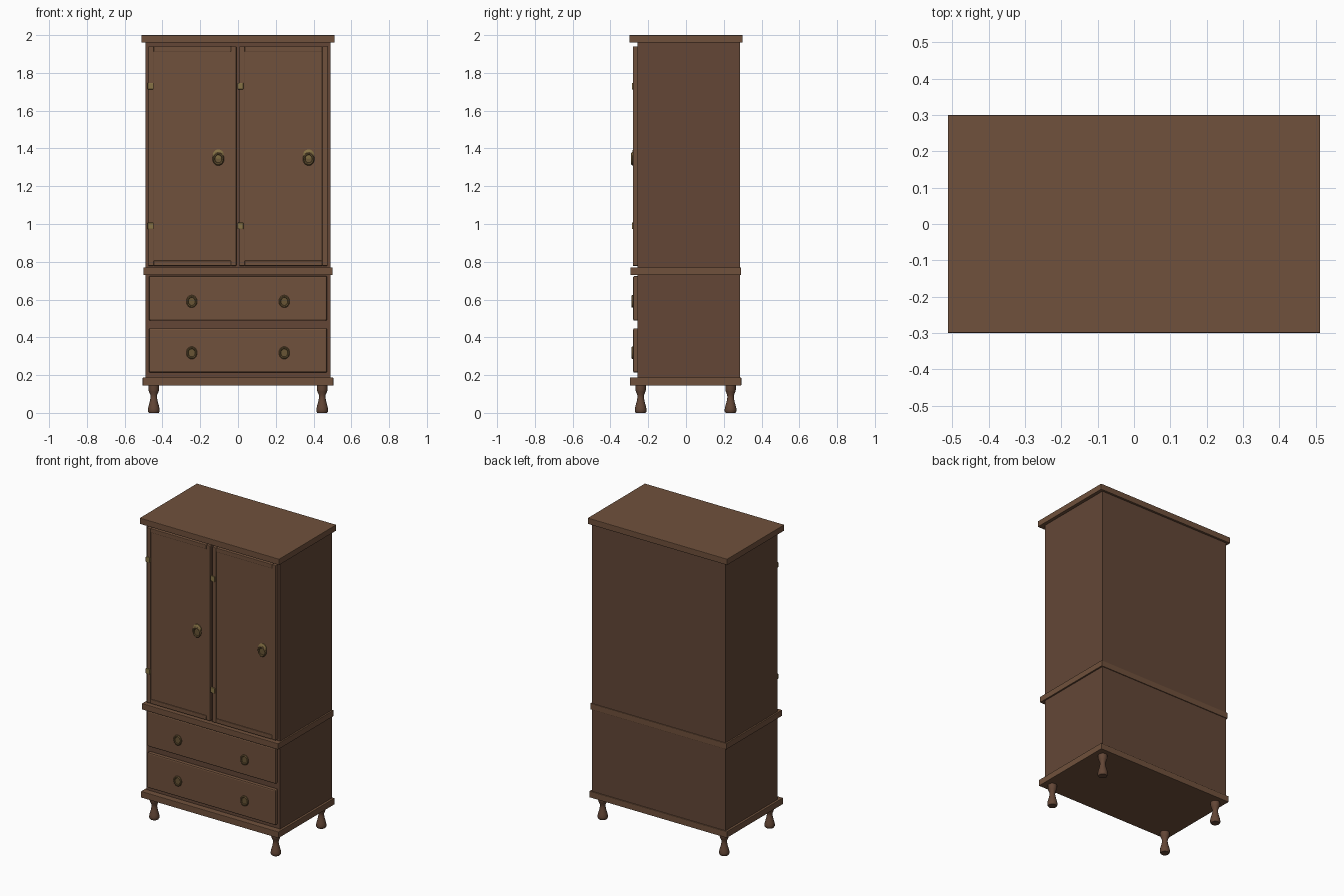
import bpy, bmesh
from math import cos, sin, pi

if "Cube" in bpy.data.objects:
    bpy.data.objects.remove(bpy.data.objects["Cube"])


def material(name, color):
    m = bpy.data.materials.new(name)
    m.diffuse_color = (*color, 1)
    m.use_nodes = True
    m.node_tree.nodes["Principled BSDF"].inputs["Base Color"].default_value = m.diffuse_color
    return m


WOOD = material("wood", (0.16, 0.082, 0.045))
DARK = material("dark_wood", (0.125, 0.062, 0.037))
BRASS = material("brass", (0.24, 0.17, 0.06))
AGED = material("aged_brass", (0.14, 0.09, 0.035))


def finish(name, bm, mat, smooth=False):
    bmesh.ops.recalc_face_normals(bm, faces=bm.faces)
    me = bpy.data.meshes.new(name)
    bm.to_mesh(me)
    bm.free()
    me.materials.append(mat)
    ob = bpy.data.objects.new(name, me)
    bpy.context.collection.objects.link(ob)
    if smooth:
        bpy.context.view_layer.objects.active = ob
        ob.select_set(True)
        bpy.ops.object.shade_smooth_by_angle(angle=0.7)
        ob.select_set(False)
    return ob


def box(name, x, y, z, mat=WOOD, bevel=0.0):
    bm = bmesh.new()
    bmesh.ops.create_cube(bm, size=1)
    for v in bm.verts:
        v.co = [(a + b) / 2 + c * (b - a) for c, (a, b) in zip(v.co, (x, y, z))]
    ob = finish(name, bm, mat)
    if bevel:
        mod = ob.modifiers.new("edge", "BEVEL")
        mod.width = bevel
        mod.segments = 2
    return ob


def lathe(name, profile, place, mat, n=20):
    """Revolve (radius, height) points; place maps the local point to the model."""
    bm = bmesh.new()
    rings = [[bm.verts.new(place(r * cos(2 * pi * i / n), r * sin(2 * pi * i / n), h))
              for i in range(n)] for r, h in profile]
    for a, b in zip(rings, rings[1:]):
        for i in range(n):
            j = (i + 1) % n
            bm.faces.new((a[i], a[j], b[j], b[i]))
    bm.faces.new(rings[0])
    bm.faces.new(rings[-1])
    return finish(name, bm, mat, True)


def fitting(name, x, y, z, profile, mat, stretch=1.0):
    """Round fitting whose axis points to the front."""
    lathe(name, profile, lambda u, v, h: (x + u, y - h, z + v * stretch), mat)


def door(name, x0, x1, z0, z1, rail=0.028):
    yf = (-0.281, -0.254)
    box(name + "_panel", (x0 + 0.01, x1 - 0.01), (-0.275, -0.254), (z0 + 0.01, z1 - 0.01))
    for side, x in (("left", (x0, x0 + rail)), ("right", (x1 - rail, x1))):
        box(f"{name}_{side}_stile", x, yf, (z0, z1), WOOD, 0.004)
    for side, z in (("bottom", (z0, z0 + rail)), ("top", (z1 - rail, z1))):
        box(f"{name}_{side}_rail", (x0 + rail, x1 - rail), yf, z, WOOD, 0.004)


# Carcass and moulded slabs
box("upper_body", (-0.49, 0.49), (-0.257, 0.286), (0.76, 1.97), DARK)
box("lower_body", (-0.49, 0.49), (-0.257, 0.286), (0.17, 0.74), DARK)
box("top_board", (-0.512, 0.512), (-0.3, 0.3), (1.96, 2.0), WOOD, 0.003)
box("middle_moulding", (-0.5, 0.5), (-0.294, 0.291), (0.73, 0.77), WOOD, 0.003)
box("base_moulding", (-0.505, 0.505), (-0.297, 0.293), (0.145, 0.187), WOOD, 0.003)

# Doors with hinges and ring pulls
for name, x0, x1, hx, px in (("left_door", -0.475, -0.009, -0.463, -0.104),
                             ("right_door", 0.007, 0.474, 0.013, 0.374)):
    door(name, x0, x1, 0.778, 1.94)
    for hz in (0.99, 1.73):
        box(name + "_hinge", (hx - 0.015, hx + 0.015), (-0.286, -0.27),
            (hz - 0.017, hz + 0.017), BRASS, 0.002)
    fitting(name + "_pull_mount", px, -0.275, 1.366,
            [(0.029, 0), (0.029, 0.005), (0.022, 0.009)], BRASS)
    fitting(name + "_ring_pull", px, -0.275, 1.345,
            [(0.029, 0.002), (0.031, 0.009), (0.026, 0.015), (0.02, 0.013), (0.018, 0.009)],
            AGED, 1.15)

# Drawers with oval pulls
for name, z0, z1, pz in (("lower_drawer", 0.213, 0.448, 0.318),
                         ("upper_drawer", 0.488, 0.725, 0.59)):
    box(name, (-0.472, 0.472), (-0.28, -0.25), (z0, z1), WOOD, 0.008)
    for px in (-0.245, 0.245):
        fitting(name + "_pull", px, -0.279, pz,
                [(0.029, 0), (0.029, 0.006), (0.025, 0.01), (0.02, 0.009), (0.018, 0.005)],
                AGED, 1.15)

# Turned legs
LEG = [(0.026, 0), (0.031, 0.008), (0.031, 0.02), (0.028, 0.035), (0.021, 0.06),
       (0.017, 0.082), (0.018, 0.095), (0.025, 0.112), (0.028, 0.122), (0.028, 0.15)]
for lx in (-0.446, 0.446):
    for row, ly in (("front", -0.24), ("back", 0.236)):
        lathe(row + "_leg", LEG, lambda u, v, h: (lx + u, ly + v, h), DARK)
